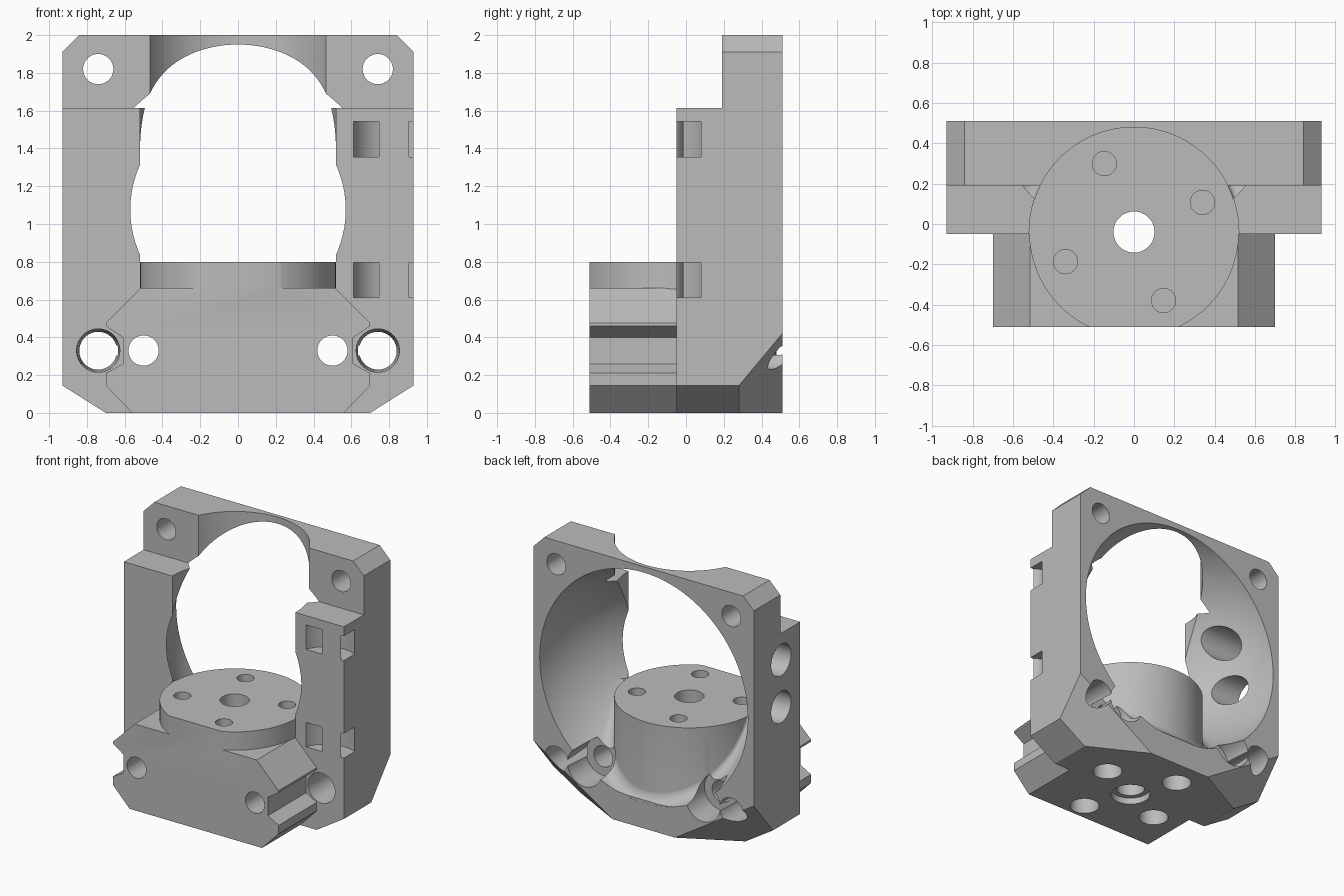
import bpy, bmesh
from math import sin, cos, acos, sqrt, radians, pi
from mathutils import Vector, Matrix

cube = bpy.data.objects.get("Cube")
if cube:
    bpy.data.objects.remove(cube, do_unlink=True)

grey = bpy.data.materials.new("matte grey")
grey.use_nodes = True
colour = (0.5, 0.5, 0.5, 1)
grey.diffuse_color = colour
grey.node_tree.nodes["Principled BSDF"].inputs["Base Color"].default_value = colour


def finish(bm, name):
    bmesh.ops.recalc_face_normals(bm, faces=bm.faces)
    mesh = bpy.data.meshes.new(name)
    bm.to_mesh(mesh)
    bm.free()
    mesh.materials.append(grey)
    ob = bpy.data.objects.new(name, mesh)
    bpy.context.collection.objects.link(ob)
    return ob


def prism(name, points, y0, y1):
    """Extrude an (x, z) outline along y."""
    bm = bmesh.new()
    face = bm.faces.new([bm.verts.new((x, y0, z)) for x, z in points])
    out = bmesh.ops.extrude_face_region(bm, geom=[face])["geom"]
    verts = [g for g in out if isinstance(g, bmesh.types.BMVert)]
    bmesh.ops.translate(bm, verts=verts, vec=(0, y1 - y0, 0))
    return finish(bm, name)


def box(name, x0, x1, y0, y1, z0, z1):
    return prism(name, [(x0, z0), (x1, z0), (x1, z1), (x0, z1)], y0, y1)


def rod(name, start, end, r, r2=None, segments=48):
    """Cylinder or cone between two points."""
    a, b = Vector(start), Vector(end)
    turn = (b - a).to_track_quat('Z', 'Y').to_matrix().to_4x4()
    bm = bmesh.new()
    bmesh.ops.create_cone(bm, cap_ends=True, segments=segments, radius1=r,
                          radius2=r if r2 is None else r2, depth=(b - a).length,
                          matrix=Matrix.Translation((a + b) / 2) @ turn)
    return finish(bm, name)


def combine(target, tool, operation='DIFFERENCE'):
    """Apply a boolean and discard the tool."""
    mod = target.modifiers.new("boolean", 'BOOLEAN')
    mod.operation, mod.solver, mod.object = operation, 'EXACT', tool
    bpy.context.view_layer.objects.active = target
    bpy.ops.object.modifier_apply(modifier=mod.name)
    bpy.data.objects.remove(tool, do_unlink=True)


def mirrored(half):
    return half + [(-x, z) for x, z in reversed(half)]


FRONT, WALL, BACK = -0.51, -0.05, 0.51
AXIS_Y, PILLAR_R, PILLAR_TOP = -0.04, 0.52, 0.8
BALL_Y, BALL_Z, BALL_R = 0.63, 1.075, 0.888

# Frame with chamfered corners, bevelled again at the lower back
frame = prism("fan_mount", mirrored([(0.7, 0), (0.93, 0.145), (0.93, 1.91), (0.84, 2)]), WALL, BACK)
bm = bmesh.new()
bm.from_mesh(frame.data)
for side in (1, -1):
    bmesh.ops.bisect_plane(bm, geom=bm.verts[:] + bm.edges[:] + bm.faces[:],
                           plane_co=(0.93 * side, 0.28, 0.145),
                           plane_no=Vector((0.334 * side, 0.633, -0.529)), clear_outer=True)
    bmesh.ops.holes_fill(bm, edges=bm.edges)
bmesh.ops.recalc_face_normals(bm, faces=bm.faces)
bm.to_mesh(frame.data)
bm.free()

# Step at the upper front, round cavity and vertical clearance
combine(frame, box("step", -2, 2, -1, 0.19, 1.613, 3))
bm = bmesh.new()
bmesh.ops.create_uvsphere(bm, u_segments=96, v_segments=64, radius=BALL_R,
                          matrix=Matrix.Translation((0, BALL_Y, BALL_Z)))
combine(frame, finish(bm, "cavity"))
combine(frame, rod("clearance", (0, AXIS_Y, PILLAR_TOP), (0, AXIS_Y, 2.5), PILLAR_R, segments=96))

# Front block with side grooves
block = prism("front_block", mirrored([
    (0.56, 0), (0.7, 0.145), (0.7, 0.21), (0.61, 0.26), (0.61, 0.4),
    (0.7, 0.46), (0.7, 0.475), (0.515, 0.66)]), -0.7, WALL + 0.02)
combine(frame, block, 'UNION')

# Pillar
combine(frame, rod("pillar", (0, AXIS_Y, 0.05), (0, AXIS_Y, PILLAR_TOP), PILLAR_R, segments=96), 'UNION')

# Fillet where the pillar meets the cavity wall
bm = bmesh.new()
rings, size, offset = [], 0.1, BALL_Y - AXIS_Y
for i in range(61):
    t = pi * i / 60
    r0, rho = offset * sin(t), sqrt(BALL_R ** 2 - (offset * cos(t)) ** 2)
    phi = -acos((PILLAR_R - r0) / rho)
    on_ball = lambda a, extra: Vector((r0 + (rho + extra) * cos(a), BALL_Z + (rho + extra) * sin(a)))
    corner = on_ball(phi, 0)
    top, foot = corner + Vector((-0.003, size)), on_ball(phi + size / rho, 0.003)
    section = [top * (1 - s) ** 2 + corner * 2 * s * (1 - s) + foot * s * s
               for s in [k / 6 for k in range(7)]]
    section += [on_ball(phi + size / rho, 0.03), corner + Vector((-0.03, -0.05)),
                corner + Vector((-0.03, size))]
    rings.append([bm.verts.new((r * cos(t), AXIS_Y + r * sin(t), z)) for r, z in section])
for a, b in zip(rings, rings[1:]):
    for k in range(len(a)):
        n = (k + 1) % len(a)
        bm.faces.new((a[k], a[n], b[n], b[k]))
bm.faces.new(rings[0])
bm.faces.new(rings[-1])
fillet = finish(bm, "fillet")
combine(fillet, box("trim_top", -2, 2, -2, 2, PILLAR_TOP - 0.002, 2))
combine(fillet, box("trim_back", -2, 2, BACK - 0.001, 2, -1, 2))
combine(frame, fillet, 'UNION')

# Flat front
combine(frame, box("trim_front", -2, 2, -2, FRONT, -1, 3))

# Screw holes on both sides
for s in (1, -1):
    x, low = 0.74 * s, 0.33
    combine(frame, rod("upper_hole", (x, -1, 1.82), (x, 1, 1.82), 0.08))
    combine(frame, rod("lower_hole", (x, WALL - 0.01, low), (x, BACK + 0.05, low), 0.115, 0.098))
    combine(frame, rod("block_hole", (s * 0.5, -1, low), (s * 0.5, 1, low), 0.08))
    combine(frame, rod("head_recess", (s * 0.5, 0.285, low), (s * 0.5, 1, low), 0.145))

# Pillar centre hole and four blind holes with recesses below
combine(frame, rod("centre_hole", (0, AXIS_Y, -1), (0, AXIS_Y, 2), 0.102))
combine(frame, rod("centre_recess", (0, AXIS_Y, -1), (0, AXIS_Y, 0.05), 0.14))
for dx, dy in ((0.34, 0.147), (-0.147, 0.34), (-0.34, -0.147), (0.147, -0.34)):
    y = AXIS_Y + dy
    combine(frame, rod("pillar_hole", (dx, y, 0.42), (dx, y, 1), 0.06))
    combine(frame, rod("nut_recess", (dx, y, -1), (dx, y, 0.4), 0.105))

# Cable holes through the right wall
for z in (1.41, 1.05):
    combine(frame, rod("cable_hole", (-1.2, 0.18, z), (-0.45, 0.18, z), 0.12))

# Curved tie slots in the left front corner
for z in (0.61, 1.355):
    low, high = (0.825, -0.12, z), (0.825, -0.12, z + 0.187)
    slot = rod("tie_slot", low, high, 0.226)
    combine(slot, rod("slot_core", (0.825, -0.12, 0), (0.825, -0.12, 2), 0.106))
    combine(slot, box("slot_front", 0, 2, -1, WALL - 0.03, 0, 2))
    combine(frame, slot)

bpy.ops.object.select_all(action='DESELECT')
frame.select_set(True)
bpy.context.view_layer.objects.active = frame
bpy.ops.object.shade_smooth_by_angle(angle=radians(25))
